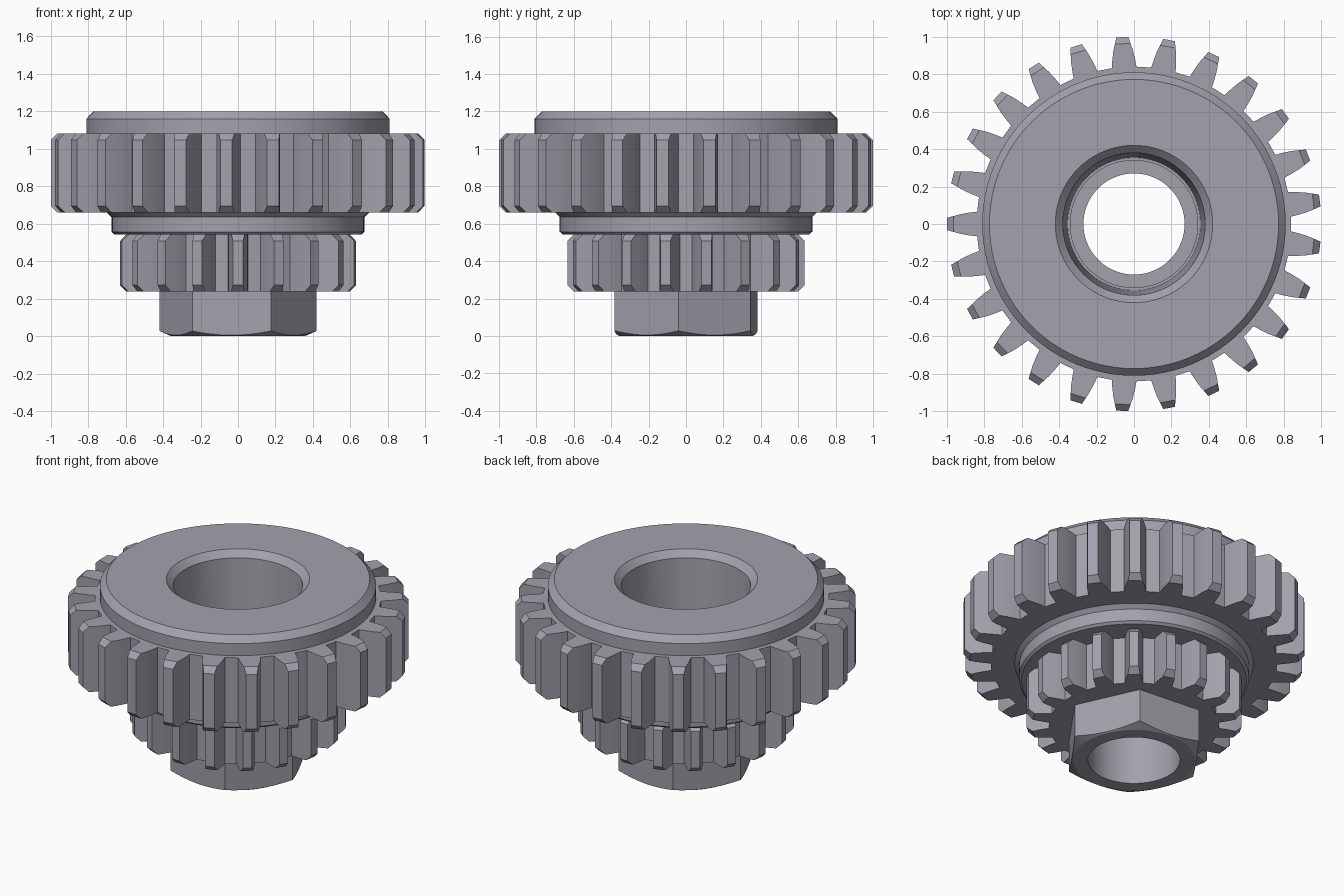
import bpy, bmesh, math
from math import pi, cos, sin

if "Cube" in bpy.data.objects:
    bpy.data.objects.remove(bpy.data.objects["Cube"])

# Dark blue-grey steel
steel = bpy.data.materials.new("steel")
steel.diffuse_color = (.36, .36, .415, 1)
steel.use_nodes = True
steel.node_tree.nodes["Principled BSDF"].inputs["Base Color"].default_value = steel.diffuse_color


def polar(r, a, z):
    return (r * cos(a), r * sin(a), z)


def loft(name, rings):
    """Join equal-length rings into a closed annular solid."""
    bm = bmesh.new()
    vs = [[bm.verts.new(p) for p in ring] for ring in rings]
    m, n = len(vs), len(vs[0])
    for i in range(m):
        a, b = vs[i], vs[(i + 1) % m]
        for j in range(n):
            k = (j + 1) % n
            bm.faces.new((a[j], a[k], b[k], b[j]))
    bmesh.ops.recalc_face_normals(bm, faces=bm.faces)
    mesh = bpy.data.meshes.new(name)
    bm.to_mesh(mesh)
    bm.free()
    mesh.materials.append(steel)
    ob = bpy.data.objects.new(name, mesh)
    bpy.context.collection.objects.link(ob)
    bpy.ops.object.select_all(action='DESELECT')
    ob.select_set(True)
    bpy.context.view_layer.objects.active = ob
    bpy.ops.object.shade_smooth_by_angle(angle=math.radians(15))
    return ob


def revolve(name, profile, n=96):
    angs = [2 * pi * i / n for i in range(n)]
    return loft(name, [[polar(r, a, z) for a in angs] for r, z in profile])


def gear(name, teeth, phase, flank, inner, z0, z1, ch):
    """flank: (radius, half width) points from root to tip; tips are chamfered."""
    (r1, w1), (r2, w2) = flank[-2:]
    t = (r2 - ch - r1) / (r2 - r1)
    cut = flank[:-1] + [(r2 - ch, w1 + (w2 - w1) * t)]

    def outline(f, z):
        pts = []
        for i in range(teeth):
            c = phase + 2 * pi * i / teeth
            pts += [polar(r, c - w / r, z) for r, w in f]
            pts += [polar(r, c + w / r, z) for r, w in reversed(f)]
        return pts

    def bore(z):
        return [polar(inner, math.atan2(y, x), z) for x, y, _ in outline(flank, z)]

    return loft(name, [bore(z0), outline(cut, z0), outline(flank, z0 + ch),
                       outline(flank, z1 - ch), outline(cut, z1), bore(z1)])


# Central hub with stepped bore, top shoulder and collar between the gears
revolve("hub", [(.27, .30), (.27, .43), (.35, .43), (.38, 1.16),
                (.42, 1.2), (.772, 1.2), (.81, 1.16), (.81, .9), (.70, .9),
                (.70, .66), (.675, .635), (.675, .557), (.66, .543),
                (.45, .543), (.45, .30)])

# Upper and lower gears
gear("large_gear", 25, pi,
     [(.84, .066), (.88, .061), (.93, .052), (1.0, .032)], .6, .66, 1.082, .035)
gear("small_gear", 18, -pi / 2,
     [(.50, .054), (.535, .050), (.575, .042), (.635, .027)], .34, .237, .543, .035)

# Hexagonal end with conically trimmed lower corners
ap, n, turn = .365, 96, math.radians(-5.4)
angs = [turn + 2 * pi * i / n for i in range(n)]
hexr = [ap / cos((a - turn) % (pi / 3) - pi / 6) for a in angs]
loft("hex_end", [
    [polar(.27, a, 0) for a in angs],
    [polar(ap - .008, a, 0) for a in angs],
    [polar(r, a, .005 + (r - ap) * .4) for r, a in zip(hexr, angs)],
    [polar(r, a, .30) for r, a in zip(hexr, angs)],
    [polar(.27, a, .30) for a in angs]])
